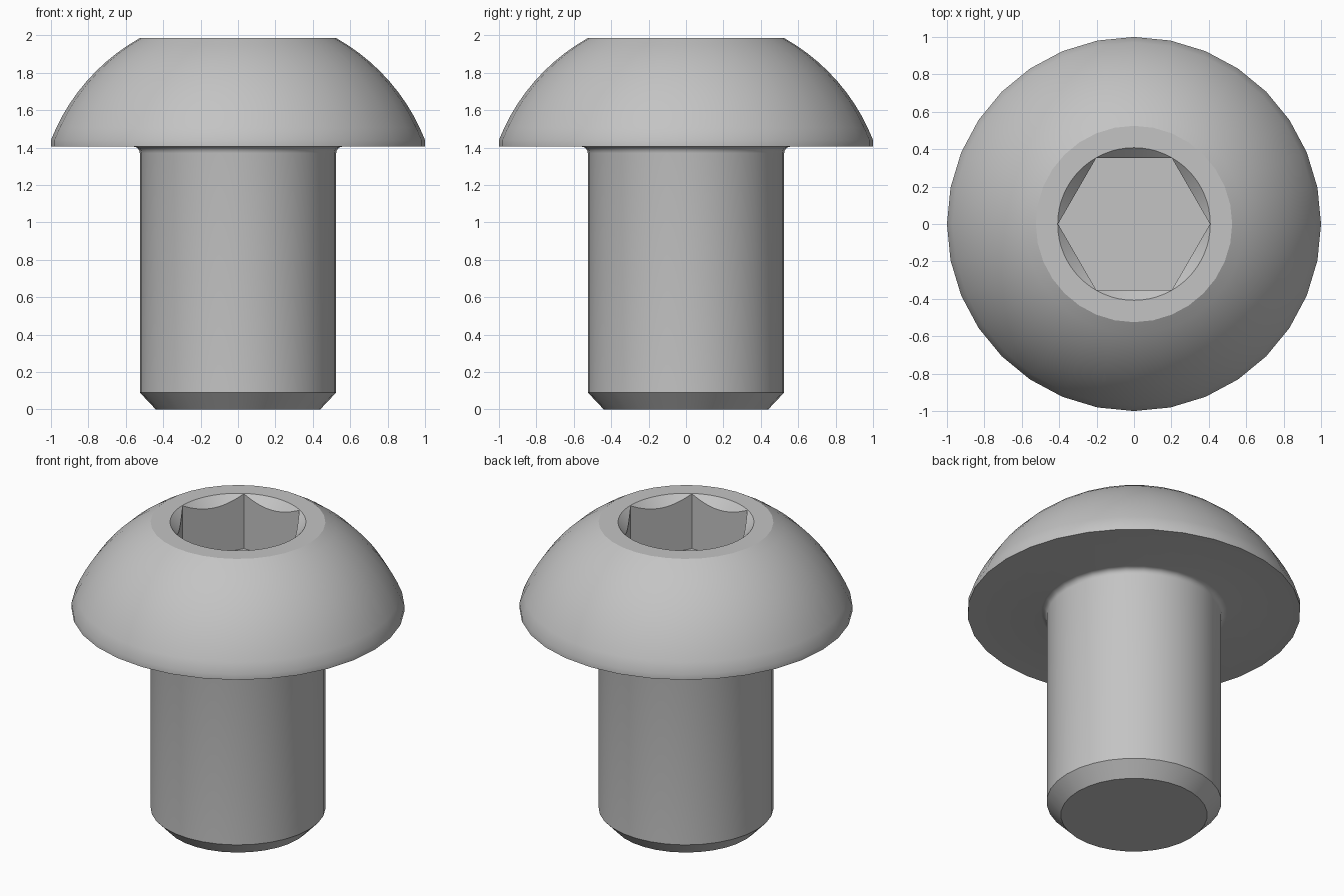
import bpy, bmesh
from math import sin, cos, pi, sqrt, atan2, radians

cube = bpy.data.objects.get("Cube")
if cube:
    bpy.data.objects.remove(cube, do_unlink=True)

SIDES = 32
TOP, UNDER, BAND = 1.985, 1.405, 1.44      # head heights
SHANK, RIM = 0.525, 0.525                  # shank radius, flat top radius
SOCKET_R, SOCKET_DEPTH = 0.406, 0.365
FILLET = 0.035

steel = bpy.data.materials.new("grey_steel")
steel.use_nodes = True
grey = (0.55, 0.55, 0.55, 1)
steel.diffuse_color = grey
steel.node_tree.nodes["Principled BSDF"].inputs["Base Color"].default_value = grey


def lathe(name, profile, sides):
    """Closed solid turned about z from (radius, height) points, bottom first."""
    bm = bmesh.new()
    rings = []
    for r, z in profile:
        rings.append([bm.verts.new((r * cos(2 * pi * i / sides),
                                    r * sin(2 * pi * i / sides), z))
                      for i in range(sides)])
    for low, high in zip(rings, rings[1:]):
        for i in range(sides):
            j = (i + 1) % sides
            bm.faces.new((low[i], low[j], high[j], high[i]))
    bm.faces.new(rings[0][::-1])
    bm.faces.new(rings[-1])
    mesh = bpy.data.meshes.new(name)
    bm.to_mesh(mesh)
    bm.free()
    mesh.materials.append(steel)
    obj = bpy.data.objects.new(name, mesh)
    bpy.context.collection.objects.link(obj)
    return obj


# Chamfered tip and shank
profile = [(0.44, 0), (SHANK, 0.09)]

# Small fillet under the head
for i in range(5):
    a = pi / 2 * i / 4
    profile.append((SHANK + FILLET * (1 - cos(a)), UNDER - FILLET * (1 - sin(a))))

# Head edge band and dome, an arc centred on the axis
profile.append((1, UNDER))
centre = ((TOP ** 2 - BAND ** 2) - (1 - RIM ** 2)) / (2 * (TOP - BAND))
radius = sqrt(1 + (BAND - centre) ** 2)
start, end = atan2(BAND - centre, 1), atan2(TOP - centre, RIM)
for i in range(11):
    a = start + (end - start) * i / 10
    profile.append((radius * cos(a), centre + radius * sin(a)))

screw = lathe("button_head_screw", profile, SIDES)

# Hexagonal socket with a 45 degree lead-in cone
hexagon = lathe("hex_cutter", [(SOCKET_R, TOP - SOCKET_DEPTH), (SOCKET_R, TOP + 0.1)], 6)
lead_in = lathe("cone_cutter", [(SOCKET_R - 0.1, TOP - 0.102), (SOCKET_R + 0.102, TOP + 0.1)], 64)

bpy.ops.object.select_all(action="DESELECT")
bpy.context.view_layer.objects.active = screw
screw.select_set(True)
for cutter in (hexagon, lead_in):
    cutter.hide_render = True
    cut = screw.modifiers.new("socket", "BOOLEAN")
    cut.operation = "DIFFERENCE"
    cut.solver = "EXACT"
    cut.object = cutter
    bpy.ops.object.modifier_apply(modifier=cut.name)
    bpy.data.objects.remove(cutter, do_unlink=True)

bpy.ops.object.shade_smooth_by_angle(angle=radians(26))
